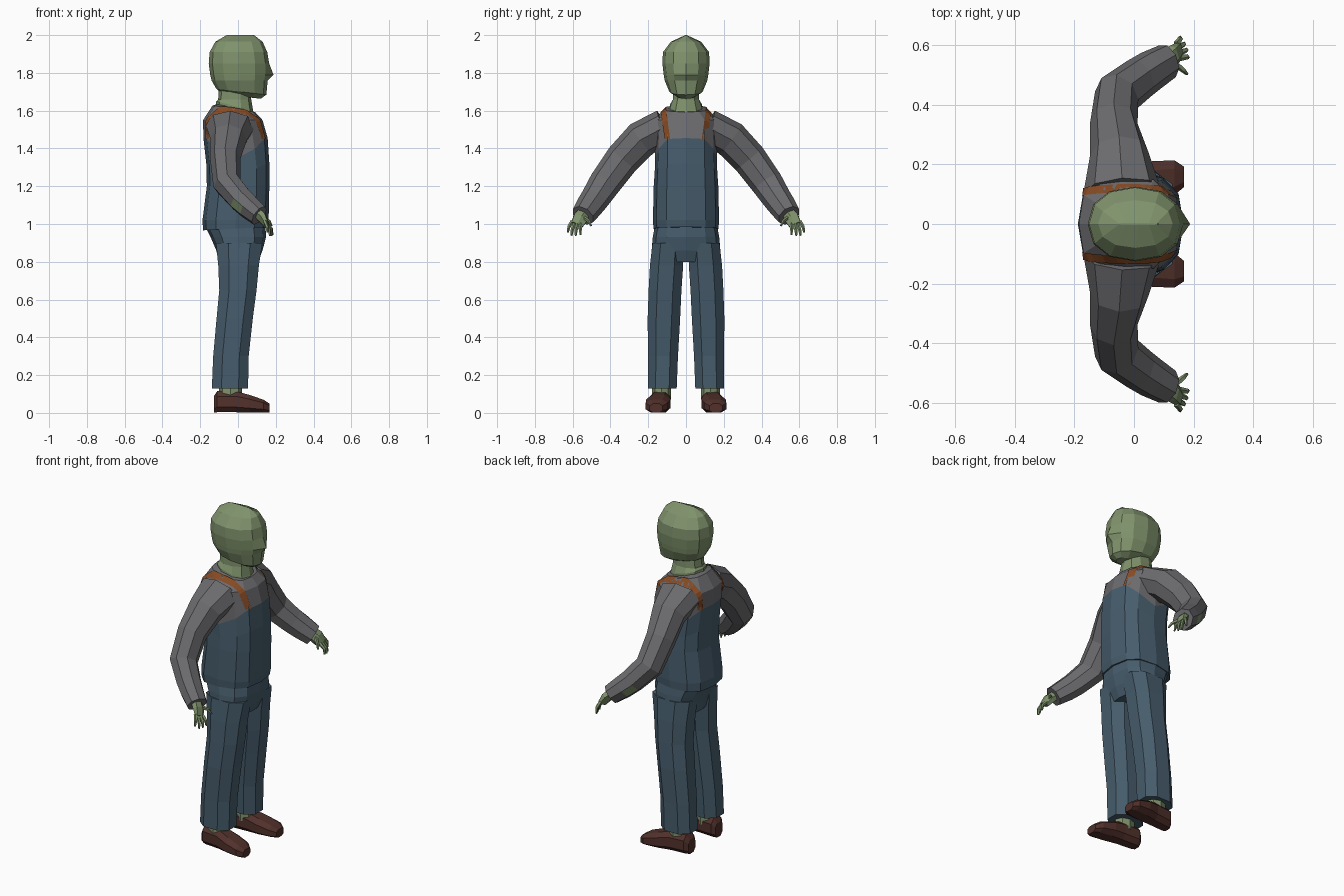
import bpy, bmesh, math
from mathutils import Vector
from mathutils.bvhtree import BVHTree

if "Cube" in bpy.data.objects:
    bpy.data.objects.remove(bpy.data.objects["Cube"])

def mat(name, rgb):
    m = bpy.data.materials.new(name)
    m.diffuse_color = (*rgb, 1)
    m.use_nodes = True
    m.node_tree.nodes["Principled BSDF"].inputs["Base Color"].default_value = m.diffuse_color
    return m

GREEN = mat("green skin", (0.215, 0.29, 0.15))
GREY = mat("grey shirt", (0.15, 0.15, 0.16))
BLUE = mat("blue denim", (0.062, 0.108, 0.15))
BROWN = mat("brown leather", (0.082, 0.030, 0.024))
ORANGE = mat("orange strap", (0.24, 0.07, 0.018))

X, Y, Z = Vector((1, 0, 0)), Vector((0, 1, 0)), Vector((0, 0, 1))

def ring(c, u, v, n=8, p=1.0, off=0.0):
    """Closed (super)ellipse around c with half-axes u and v."""
    def s(t):
        return math.copysign(abs(t) ** p, t) if abs(t) > 1e-6 else 0
    out = []
    for k in range(n):
        a = math.tau * (k + off) / n
        out.append(Vector(c) + u * s(math.cos(a)) + v * s(math.sin(a)))
    return out

def skin(name, rings, mats, rule=None, side=1):
    """Skin through rings, cap both ends; side=-1 mirrors in y."""
    bm = bmesh.new()
    rows = [[bm.verts.new((q.x, q.y * side, q.z)) for q in r] for r in rings]
    n = len(rows[0])
    for i in range(len(rows) - 1):
        for k in range(n):
            f = bm.faces.new((rows[i][k], rows[i][(k + 1) % n],
                              rows[i + 1][(k + 1) % n], rows[i + 1][k]))
            f.material_index = rule(i, k) if rule else 0
    f = bm.faces.new(rows[0])
    f.material_index = rule(0, 0) if rule else 0
    f = bm.faces.new(rows[-1])
    f.material_index = rule(len(rows) - 2, 0) if rule else 0
    bmesh.ops.recalc_face_normals(bm, faces=bm.faces)
    me = bpy.data.meshes.new(name)
    bm.to_mesh(me)
    bm.free()
    for m in mats:
        me.materials.append(m)
    ob = bpy.data.objects.new(name, me)
    bpy.context.collection.objects.link(ob)
    return ob

def stack(rows, n, p=1.0, off=0.0):
    """Rows of (z, back x, front x, half width, centre y, tilt) to rings."""
    out = []
    for z, x0, x1, ry, cy, tilt in rows:
        r = ring(((x0 + x1) / 2, cy, z), X * (x1 - x0) / 2, Y * ry, n, p, off)
        for q in r:
            q.z += tilt * (q.x - (x0 + x1) / 2)
        out.append(r)
    return out

def tube(pts, radii, n=8):
    """Rings along a path; radii are (forward, across)."""
    pts = [Vector(q) for q in pts]
    out = []
    for i, c in enumerate(pts):
        t = (pts[min(i + 1, len(pts) - 1)] - pts[max(i - 1, 0)]).normalized()
        u = (X - t * X.dot(t)).normalized()
        out.append(ring(c, u * radii[i][0], t.cross(u) * radii[i][1], n))
    return out

# Head with ridged crown and pointed nose
head = stack([
    (1.675, -0.08, 0.12, 0.045, 0, -0.12), (1.70, -0.115, 0.15, 0.088, 0, -0.12),
    (1.76, -0.14, 0.157, 0.113, 0, 0), (1.79, -0.147, 0.163, 0.118, 0, 0),
    (1.85, -0.155, 0.165, 0.125, 0, 0), (1.91, -0.15, 0.155, 0.122, 0, 0),
    (1.965, -0.12, 0.13, 0.08, 0, 0), (2.0, -0.06, 0.085, 0.004, 0, 0)], 12, 0.9)
head[3][0].x = 0.188
skin("head", head, [GREEN])

# Neck
skin("neck", stack([(1.56, -0.12, 0.10, 0.09, 0, -0.15), (1.625, -0.115, 0.08, 0.088, 0, -0.25),
                    (1.66, -0.105, 0.07, 0.072, 0, 0), (1.74, -0.10, 0.07, 0.07, 0, 0)],
                   10, 0.9), [GREEN])

# Torso: denim bib below, shirt above; the bib edge dips under the arms
rows = stack([
    (0.975, -0.185, 0.155, 0.172, 0, 0.05), (1.02, -0.188, 0.162, 0.175, 0, 0.0),
    (1.2, -0.165, 0.166, 0.171, 0, 0), (1.32, -0.168, 0.166, 0.166, 0, 0),
    (1.455, -0.183, 0.157, 0.163, 0, 0), (1.55, -0.185, 0.13, 0.165, 0, 0),
    (1.61, -0.135, 0.09, 0.115, 0, -0.15), (1.615, -0.11, 0.075, 0.08, 0, -0.22)], 12, 0.75)
for q in rows[4]:
    q.z -= 0.11 * (q.y / 0.163) ** 6
for q in rows[3]:
    q.z -= 0.05 * (q.y / 0.166) ** 6
torso = skin("torso", rows, [BLUE, GREY], lambda i, k: 0 if i < 4 else 1)

# Hips
skin("hips", stack([(0.80, -0.10, 0.105, 0.15, 0, 0), (0.86, -0.115, 0.13, 0.182, 0, 0),
                    (0.93, -0.145, 0.148, 0.176, 0, 0), (0.99, -0.175, 0.146, 0.165, 0, 0)],
                   12, 0.75), [BLUE])

solids = [torso]
for side, tag in ((1, "left"), (-1, "right")):
    # Trouser leg
    skin(tag + "_leg", stack([
        (0.13, -0.145, 0.06, 0.081, 0.125, 0), (0.3, -0.138, 0.063, 0.085, 0.122, 0),
        (0.5, -0.12, 0.085, 0.092, 0.117, 0), (0.65, -0.106, 0.105, 0.093, 0.111, 0),
        (0.78, -0.112, 0.118, 0.094, 0.103, 0), (0.90, -0.125, 0.138, 0.088, 0.095, 0)],
        8, 0.85, 0.5), [BLUE], None, side)
    # Ankle
    skin(tag + "_ankle", stack([(0.07, -0.10, 0.02, 0.05, 0.13, 0),
                                (0.145, -0.10, 0.02, 0.05, 0.13, 0)], 8), [GREEN], None, side)
    # Shoe, skinned from heel to toe
    shoe = [(-0.128, 0.035, 0.09, 0.128), (-0.11, 0.052, 0.118, 0.13),
            (-0.01, 0.056, 0.118, 0.137), (0.06, 0.068, 0.098, 0.146),
            (0.135, 0.062, 0.072, 0.155), (0.168, 0.036, 0.05, 0.158)]
    skin(tag + "_shoe", [ring((x, cy, zt / 2), Y * ry, Z * zt / 2, 8, 0.75, 0.5)
                         for x, ry, zt, cy in shoe], [BROWN], None, side)
    # Sleeve, with a worn patch showing skin on the back of the forearm
    arm = tube([(-0.04, 0.11, 1.515), (-0.05, 0.235, 1.45), (-0.068, 0.335, 1.345),
                (-0.058, 0.43, 1.215), (0.015, 0.485, 1.13), (0.058, 0.514, 1.09),
                (0.112, 0.545, 1.045)],
               [(0.13, 0.095), (0.098, 0.098), (0.08, 0.092), (0.076, 0.085),
                (0.068, 0.076), (0.064, 0.072), (0.056, 0.064)])
    solids.append(skin(tag + "_sleeve", arm, [GREY, GREEN],
                       lambda i, k: 1 if (i, k) == (4, 4) else 0, side))
    # Hand, fingers and thumb
    skin(tag + "_palm", tube([(0.10, 0.54, 1.06), (0.13, 0.56, 1.03), (0.15, 0.578, 0.995)],
                             [(0.028, 0.036), (0.026, 0.044), (0.016, 0.036)], 6),
         [GREEN], None, side)
    digits = [((0.142, 0.602, 1.015), (0.155, 0.62, 0.985), (0.155, 0.626, 0.955)),
              ((0.147, 0.589, 1.005), (0.166, 0.602, 0.97), (0.168, 0.606, 0.938)),
              ((0.152, 0.574, 1.0), (0.174, 0.582, 0.968), (0.177, 0.584, 0.936)),
              ((0.152, 0.556, 1.0), (0.178, 0.560, 0.972), (0.182, 0.558, 0.942)),
              ((0.135, 0.54, 1.035), (0.165, 0.515, 1.015), (0.178, 0.502, 0.99))]
    for j, d in enumerate(digits):
        skin(f"{tag}_{'thumb' if j == 4 else 'finger_%d' % (j + 1)}",
             tube(d, [(0.011, 0.011), (0.009, 0.009), (0.005, 0.005)], 5), [GREEN], None, side)

# Straps: ribbons laid on the torso and sleeves by casting rays inwards
vs, fs = [], []
for ob in solids:
    b = len(vs)
    vs += [v.co.copy() for v in ob.data.vertices]
    fs += [[b + i for i in p.vertices] for p in ob.data.polygons]
tree = BVHTree.FromPolygons(vs, fs)
for side, tag in ((1, "left"), (-1, "right")):
    bm = bmesh.new()
    prev = None
    for i in range(25):
        a = math.pi * i / 24
        yc = 0.098 + 0.022 * math.sin(a)
        pair = []
        for w in (-0.014, 0.014):
            c = Vector((-0.015, side * (yc + w), 1.45))
            d = Vector((math.cos(a), 0, math.sin(a)))
            hit = tree.ray_cast(c + d, -d)[0] or c + d * 0.15
            pair.append(bm.verts.new(hit + d * 0.005))
        if prev:
            bm.faces.new((prev[0], prev[1], pair[1], pair[0]))
        prev = pair
    bmesh.ops.recalc_face_normals(bm, faces=bm.faces)
    if sum(f.normal.z for f in bm.faces) < 0:
        bmesh.ops.reverse_faces(bm, faces=bm.faces)
    me = bpy.data.meshes.new(tag + "_strap")
    bm.to_mesh(me)
    bm.free()
    me.materials.append(ORANGE)
    bpy.context.collection.objects.link(bpy.data.objects.new(tag + "_strap", me))
